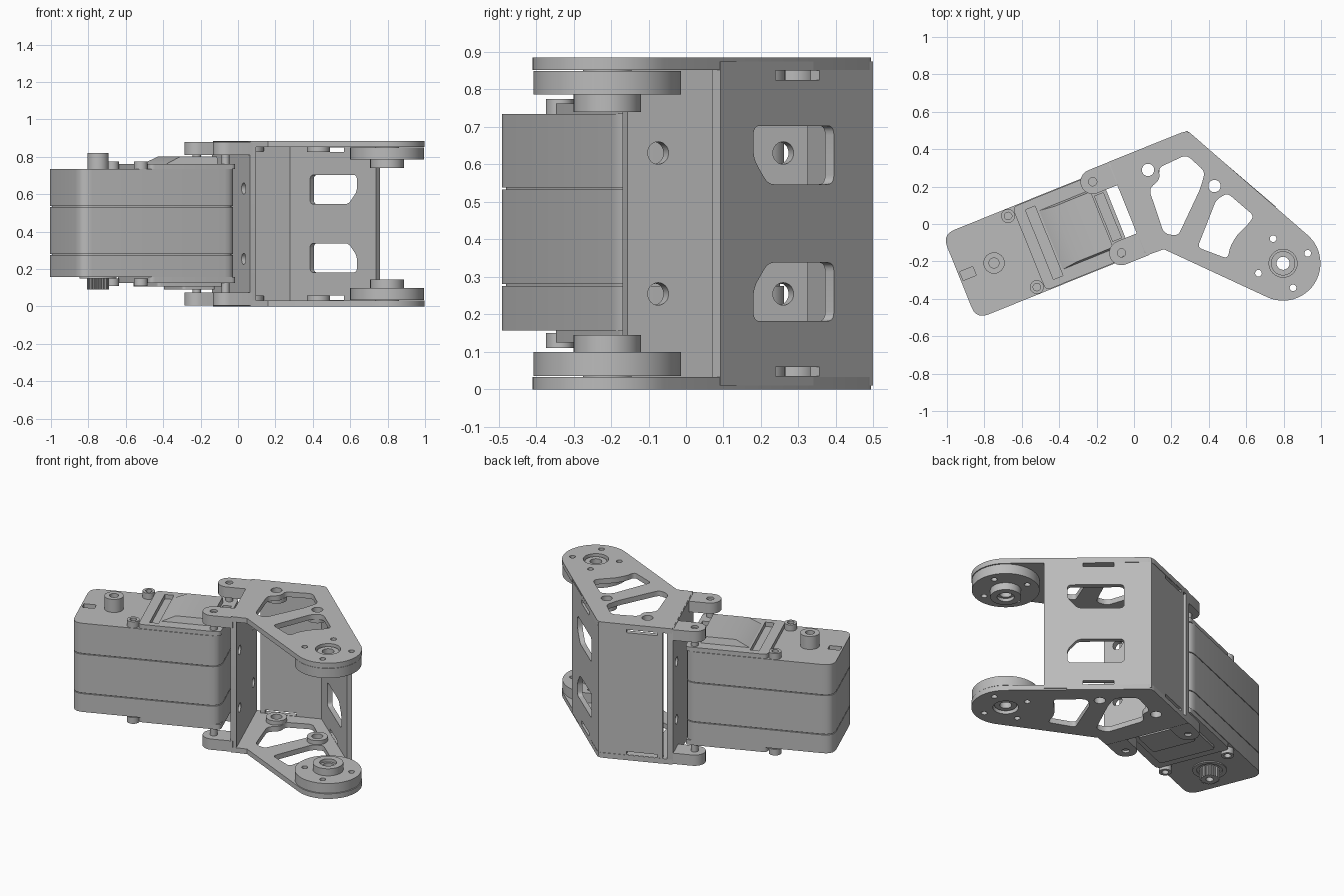
import bpy, bmesh, math
from mathutils import Matrix, Vector

cube = bpy.data.objects.get("Cube")
if cube:
    bpy.data.objects.remove(cube, do_unlink=True)

GREY = (0.5, 0.5, 0.5, 1)
mat = bpy.data.materials.new("plain grey")
mat.use_nodes = True
mat.diffuse_color = GREY
mat.node_tree.nodes["Principled BSDF"].inputs["Base Color"].default_value = GREY

TILT = math.radians(22)
SERVO = Matrix.Rotation(TILT, 4, 'Z')     # servo length runs along local x
MID = 0.087                               # servo centre line in local y
TOP = 0.885
T = 0.033                                 # sheet thickness
WORLD = Matrix.Identity(4)
made = []


def finish(name, mesh):
    mesh.materials.clear()
    mesh.materials.append(mat)
    ob = bpy.data.objects.new(name, mesh)
    bpy.context.collection.objects.link(ob)
    made.append(ob)
    return ob


def circle(x, y, r, n=32):
    return [(x + r * math.cos(math.tau * i / n), y + r * math.sin(math.tau * i / n)) for i in range(n)]


def rect(x0, y0, x1, y1):
    return [(x0, y0), (x1, y0), (x1, y1), (x0, y1)]


def rounded(pts, r):
    """Round every corner of a polygon."""
    out = []
    for i, p in enumerate(pts):
        p = Vector(p)
        a, b = Vector(pts[i - 1]) - p, Vector(pts[(i + 1) % len(pts)]) - p
        a = p + a.normalized() * min(r, a.length * 0.45)
        b = p + b.normalized() * min(r, b.length * 0.45)
        for k in range(6):
            t = k / 5
            out.append(tuple(a * (1 - t) ** 2 + p * 2 * t * (1 - t) + b * t * t))
    return out


def sheet(name, outer, holes, z0, z1, frame=WORLD):
    """Flat profile with holes, extruded from z0 to z1 in a local frame."""
    cu = bpy.data.curves.new(name, 'CURVE')
    cu.dimensions = '2D'
    cu.fill_mode = 'BOTH'
    cu.extrude = (z1 - z0) / 2
    for loop in [outer] + list(holes):
        sp = cu.splines.new('POLY')
        sp.points.add(len(loop) - 1)
        for pt, (x, y) in zip(sp.points, loop):
            pt.co = (x, y, 0, 1)
        sp.use_cyclic_u = True
    tmp = bpy.data.objects.new("profile", cu)
    mesh = bpy.data.meshes.new_from_object(tmp)
    bpy.data.objects.remove(tmp)
    bm = bmesh.new()
    bm.from_mesh(mesh)
    bmesh.ops.remove_doubles(bm, verts=bm.verts, dist=1e-5)
    bmesh.ops.recalc_face_normals(bm, faces=bm.faces)
    bm.to_mesh(mesh)
    bm.free()
    mesh.transform(frame @ Matrix.Translation((0, 0, (z0 + z1) / 2)))
    return finish(name, mesh)


def both(name, outer, holes, z0, z1, frame=WORLD):
    """The same sheet at the top and mirrored to the bottom."""
    sheet("upper_" + name, outer, holes, z0, z1, frame)
    sheet("lower_" + name, outer, holes, TOP - z1, TOP - z0, frame)


def wall_frame(start, end):
    """Local x along the wall, local y up, local z across it."""
    s, d = Vector((*start, 0)), Vector((end[0] - start[0], end[1] - start[1], 0)).normalized()
    up = Vector((0, 0, 1))
    m = Matrix((d, up, d.cross(up))).transposed().to_4x4()
    m.translation = s
    return m


def hull(name, pts, frame):
    bm = bmesh.new()
    for p in pts:
        bm.verts.new(p)
    bmesh.ops.convex_hull(bm, input=bm.verts)
    bmesh.ops.recalc_face_normals(bm, faces=bm.faces)
    mesh = bpy.data.meshes.new(name)
    bm.to_mesh(mesh)
    bm.free()
    mesh.transform(frame)
    return finish(name, mesh)


# Servo case: stacked slabs with thin seams around an inset core
L, R, HALF = -0.972, -0.07, 0.244
case = rounded(rect(L, MID - HALF, R, MID + HALF), 0.07)
core = rounded(rect(L + .008, MID - HALF + .008, R - .008, MID + HALF - .008), 0.07)
slot = rect(-0.96, MID - 0.025, -0.885, MID + 0.025)
sheet("servo_core", core, [], 0.17, 0.68, SERVO)
sheet("servo_case_base", case, [], 0.157, 0.276, SERVO)
sheet("servo_case_middle", case, [], 0.281, 0.533, SERVO)
sheet("servo_case_upper", case, [], 0.538, 0.69, SERVO)
sheet("servo_case_lid", case, [slot], 0.69, 0.735, SERVO)

# Raised covers with a cross groove and a rear pocket
cover = rounded(rect(-0.57, MID - HALF + .004, R, MID + HALF - .004), 0.03)
groove = rect(-0.51, MID - 0.2, -0.455, MID + 0.2)
pocket = rect(-0.14, MID - 0.13, -0.09, MID + 0.13)
sheet("servo_top_cover", cover, [groove, pocket], 0.735, 0.763, SERVO)
sheet("servo_bottom_cover", cover, [], 0.125, 0.157, SERVO)
sheet("servo_bottom_panel", rounded(rect(-0.5, MID - 0.18, -0.1, MID + 0.18), 0.02), [], 0.107, 0.125, SERVO)
sheet("servo_bottom_label_pad", rounded(rect(-0.34, MID - 0.14, -0.15, MID + 0.14), 0.02), [], 0.09, 0.107, SERVO)
hull("servo_top_bump",
     [(x, MID + s * w, z) for s in (-1, 1) for x, w, z in
      ((-0.45, .17, .76), (-0.15, .17, .76), (-0.36, .16, .803), (-0.15, .16, .803))], SERVO)

# Screw bosses at the front corners of the covers
for side in (-1, 1):
    y = MID + side * 0.205
    both("screw_boss", circle(-0.608, y, 0.037), [circle(-0.608, y, 0.02)], 0.735, 0.775, SERVO)

# Output shaft on top, splined shaft underneath
AX = -0.772
sheet("shaft_collar", circle(AX, MID, 0.057), [circle(AX, MID, 0.027)], 0.735, 0.82, SERVO)
sheet("shaft_core", circle(AX, MID, 0.03), [], 0.735, 0.79, SERVO)
teeth = [(AX + (0.058 if i % 4 < 2 else 0.05) * math.cos(math.tau * i / 88),
          MID + (0.058 if i % 4 < 2 else 0.05) * math.sin(math.tau * i / 88)) for i in range(88)]
sheet("splined_shaft", teeth, [circle(AX, MID, 0.022)], 0.09, 0.157, SERVO)
sheet("shaft_seal_ring", circle(AX, MID, 0.1), [circle(AX, MID, 0.075)], 0.15, 0.16, SERVO)

# Mounting plate standing at the end of the servo
N0, N1 = MID - 0.268, MID + 0.272
plate_frame = SERVO @ Matrix(((0, 0, 1, 0), (1, 0, 0, 0), (0, 1, 0, 0), (0, 0, 0, 1)))
screws = [circle(MID + s * 0.18, TOP / 2 + h * 0.188, 0.03) for s in (-1, 1) for h in (-1, 1)]
sheet("mounting_plate", rounded(rect(N0, 0.002, N1, TOP - 0.002), 0.03), screws, -0.005, 0.032, plate_frame)

# Ears reaching back over the servo screws
for side in (-1, 1):
    y = MID + side * 0.205
    arc = [(-0.12 + 0.066 * math.cos(a), y + 0.066 * math.sin(a))
           for a in (math.radians(90 + 15 * i) for i in range(13))]
    both("ear", arc + [(0.01, y - 0.066), (0.01, y + 0.066)], [circle(-0.12, y, 0.022)], 0.81, 0.88, SERVO)
    both("ear_screw", circle(-0.12, y, 0.022, 20), [], 0.75, 0.865, SERVO)

# Arm side plates with lightening cutouts
HUB = (0.797, -0.21)
APEX, END = (0.285, 0.5), (0.76, 0.094)
arc = [(HUB[0] + 0.2 * math.cos(a), HUB[1] + 0.2 * math.sin(a))
       for a in (math.radians(49.5 - 165 * i / 24) for i in range(25))]
near = SERVO @ Vector((0, N1, 0))
far = SERVO @ Vector((0, N0, 0))
tip = [(0.255, 0.489), (0.27, 0.493), (0.285, 0.494), (0.3, 0.487)]
outline = [(far.x, far.y), (near.x, near.y)] + tip + arc + [(0.16, -0.135)]
cut_a = rounded([(0.13, 0.30), (0.28, 0.37), (0.38, 0.28), (0.355, 0.19), (0.235, -0.065),
                 (0.16, -0.05), (0.08, 0.187), (0.14, 0.24)], 0.03)
cut_b = rounded([(0.50, 0.165), (0.64, 0.045), (0.62, 0.01), (0.55, -0.06), (0.515, -0.12),
                 (0.50, -0.185), (0.34, -0.125), (0.44, 0.13)], 0.025)
pins = [(0.075, 0.289), (0.43, 0.203)]
bolts = [circle(HUB[0] + 0.142 * math.cos(TILT + k * math.pi / 2),
                HUB[1] + 0.142 * math.sin(TILT + k * math.pi / 2), 0.018, 16) for k in range(4)]
both("arm_plate", outline, [cut_a, cut_b, circle(*HUB, 0.075)] + bolts + [circle(*p, 0.033) for p in pins],
     TOP - T, TOP)
for p in pins:
    both("pin_boss", circle(*p, 0.062), [circle(*p, 0.033)], TOP - 0.06, TOP - T)

# Pivot discs and their hubs
both("pivot_disc", circle(*HUB, 0.197, 64), [circle(*HUB, 0.055)] + bolts, 0.786, 0.849)
both("pivot_hub", circle(*HUB, 0.09, 40), [circle(*HUB, 0.05)], 0.74, 0.786)
both("pivot_bearing", circle(*HUB, 0.065), [circle(*HUB, 0.035)], 0.76, 0.87)

# Outer wall with two chamfered windows and bend slots
LOW, HIGH = 0.01, TOP - 0.01
frame = wall_frame(APEX, END)
window = rounded([(0.16, 0.182), (0.49, 0.182), (0.49, 0.27), (0.43, 0.338), (0.16, 0.338)], 0.025)
slots = [rect(0.22, 0.035, 0.4, 0.06)]
holes = [window] + slots
holes += [[(x, TOP - z) for x, z in h] for h in holes]
length = (Vector(END) - Vector(APEX)).length
sheet("outer_wall", rect(0, LOW, length, HIGH), holes, 0.002, T, frame)

# Back wall, separated from the mounting plate by a slit
start = SERVO @ Vector((0.06, N1, 0))
frame = wall_frame((start.x, start.y), APEX)
length = (Vector(APEX) - start.xy).length
slot = rect(0.03, 0.035, 0.22, 0.055)
sheet("back_wall", rect(0, LOW, length, HIGH), [slot, [(x, TOP - z) for x, z in slot]], 0.002, T, frame)

# Smooth curved sides, keep edges sharp
bpy.ops.object.select_all(action='DESELECT')
for ob in made:
    ob.select_set(True)
bpy.context.view_layer.objects.active = made[0]
bpy.ops.object.shade_smooth_by_angle(angle=math.radians(30))
